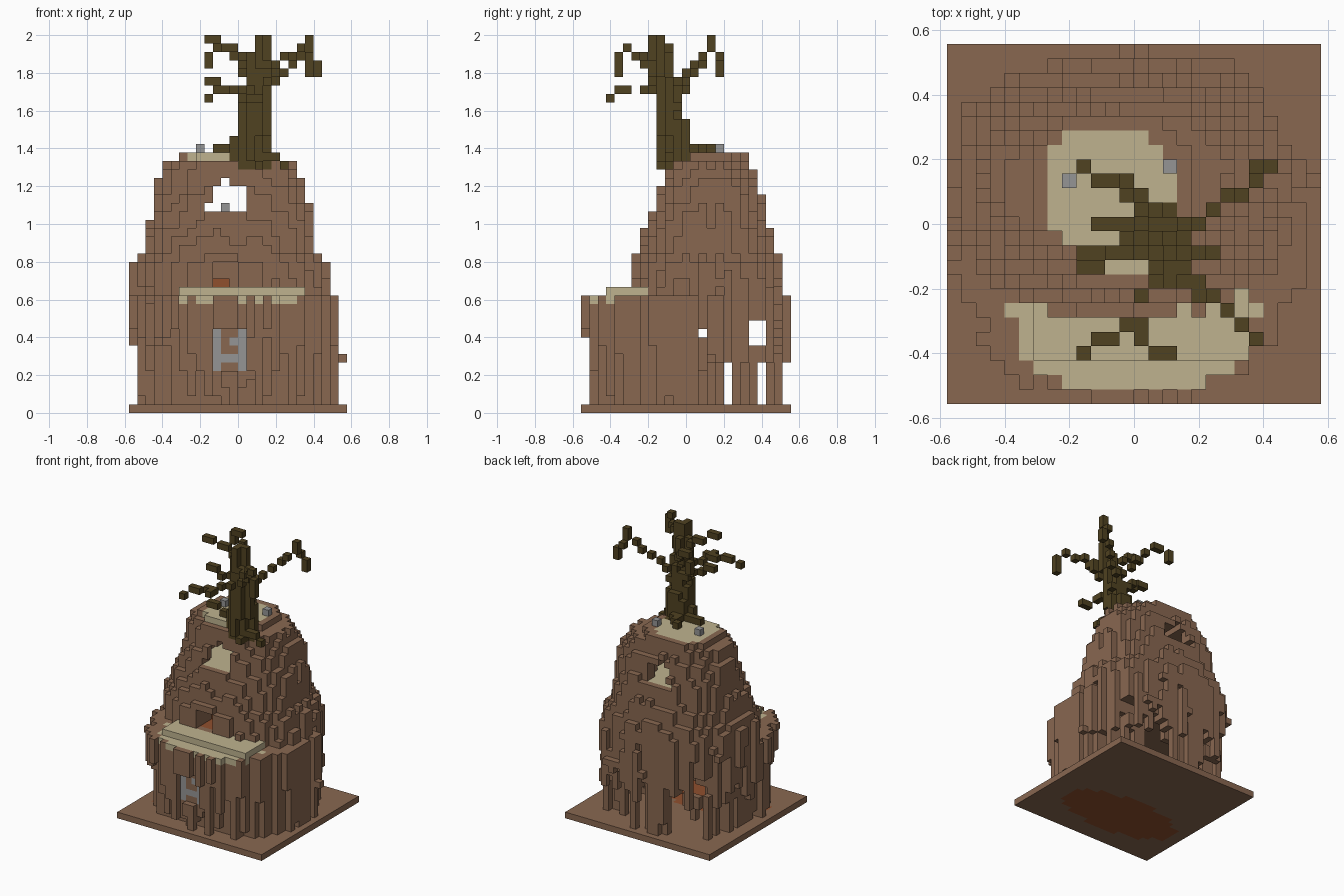
import bpy, bmesh, math, random
from mathutils import Vector

random.seed(7)
if "Cube" in bpy.data.objects:
    bpy.data.objects.remove(bpy.data.objects["Cube"], do_unlink=True)

U = 2 / 45                      # block size
NX, NY, NZ = 26, 25, 45         # blocks along each axis
cells = {}                      # (i, j, k) -> part name


def centre(i, j, k):
    return (i - 12.5) * U, (j - 12) * U, (k + 0.5) * U


def cell_at(p):
    return (math.floor(p[0] / U + 13), math.floor(p[1] / U + 12.5), math.floor(p[2] / U))


def put(part, i, j, k):
    if 0 <= i < NX and 0 <= j < NY and 0 <= k < NZ:
        cells[i, j, k] = part


def fill(part, ri, rj, rk):
    for i in ri:
        for j in rj:
            for k in rk:
                if part:
                    put(part, i, j, k)
                else:
                    cells.pop((i, j, k), None)


def oval(x, y, cx, cy, rx, ry, n=2.0):
    return (abs((x - cx) / rx) ** n + abs((y - cy) / ry) ** n) ** (1 / n)


def path(part, points):
    for a, b in zip(points, points[1:]):
        a, b = Vector(a), Vector(b)
        steps = max(1, round(max(abs(c) for c in b - a) / U))
        for s in range(steps + 1):
            put(part, *cell_at(a.lerp(b, s / steps)))


# Outline of the hill: layer, x min, x max, y min, y max
OUTLINE = [
    (1, -.53, .53, -.50, .51), (7, -.55, .53, -.52, .54), (10, -.57, .54, -.556, .55),
    (13.9, -.578, .535, -.556, .53), (14, -.578, .50, -.30, .53), (17, -.578, .47, -.29, .51),
    (19, -.51, .41, -.26, .47), (23, -.46, .40, -.19, .43), (27, -.44, .36, -.13, .39),
    (29, -.40, .31, -.11, .34), (30, -.32, .18, -.09, .34)]


def ring(k):
    for a, b in zip(OUTLINE, OUTLINE[1:]):
        if a[0] <= k <= b[0]:
            t = (k - a[0]) / (b[0] - a[0])
            return [p + (q - p) * t for p, q in zip(a[1:], b[1:])]


# Rocky body: vertical ribs, hollow ground floor, ragged overhang at the back
for i in range(NX):
    for j in range(NY):
        rough = random.choice((0, 0, .03, .06, .10))
        back = j >= 15
        hang = random.choice((0, 0, 3, 6, 8, 9)) if back else random.choice((0, 0, 0, 0, 2, 5))
        for k in range(1, 31):
            x0, x1, y0, y1 = ring(k)
            x, y, z = centre(i, j, k)
            f = oval(x, y, (x0 + x1) / 2, (y0 + y1) / 2, (x1 - x0) / 2, (y1 - y0) / 2, 2.4)
            if f > 1 - rough * (.6 if k > 14 else 1):
                continue
            if k < 11 and f < .74:
                continue
            if k < hang and (back or f > .88):
                continue
            put("rock_hill", i, j, k)

# Openings between the rear pillars
fill(None, range(NX), [17], range(1, 6))
fill(None, range(NX), [20, 21], range(8, 11))
fill(None, range(NX), [21], range(1, 6))
fill(None, range(NX), [14], [9])
for i in (7, 8, 15, 16, 17):
    fill(None, [i], range(17, NY), range(1, 7 + i % 3))
put("rock_hill", 25, 15, 6)

# Middle room with its doorway, and the upper cave running front to back
for i in range(NX):
    for j in range(NY):
        x, y, z = centre(i, j, 0)
        if oval(x, y, -.05, .06, .24, .2) < 1:
            fill(None, [i], [j], range(15, 19))
            put("clay_floor", i, j, 14)
        if oval(x, y, -.07, .1, .2, .24) < 1:
            fill(None, [i], [j], range(24, 27))
            put("sand_floor", i, j, 23)
fill(None, range(10, 13), range(4, 10), range(15, 18))
fill("clay_floor", range(10, 13), range(7, 10), [14])
fill("clay_floor", [10, 11], [10], [15])
for width, k in ((range(9, 14), 24), (range(10, 14), 25), (range(10, 14), 26), (range(11, 12), 27)):
    fill(None, width, range(NY), [k])
for i in range(9, 14):
    for j in range(NY):
        if (i, j, 23) in cells and 9 <= j <= 20:
            cells[i, j, 23] = "sand_floor"

# Sand: front terrace in two steps, and the summit
for i in range(NX):
    for j in range(NY):
        x, y, z = centre(i, j, 0)
        if oval(x, y, 0, -.27, .38, .25, 2.3) < 1:
            put("sand_floor", i, j, 13)
            if y > -.42 and -.31 < x < .356 and (i, j, 14) not in cells:
                put("sand_floor", i, j, 14)
        if oval(x, y, -.07, .11, .21, .19, 2.3) < 1:
            put("sand_floor", i, j, 30)

# Grey ladder in the front recess and loose stones
fill(None, range(10, 14), [0, 1], range(5, 10))
fill("rock_hill", range(10, 14), [3], range(1, 12))
fill("grey_stone", [10, 13], [2], range(5, 10))
fill("grey_stone", [11, 12], [2], [6])
put("grey_stone", 12, 2, 8)
for spot in ((8, 15, 31), (15, 16, 31), (11, 14, 24)):
    put("grey_stone", *spot)

# Ground slab with a clay patch
for i in range(NX):
    for j in range(NY):
        x, y, z = centre(i, j, 0)
        put("clay_floor" if oval(x, y, -.04, -.2, .45, .21) < 1 else "ground_slab", i, j, 0)

# Tree: leaning trunk, roots and branches
for k in range(29, 45):
    t = (k - 29) / 15
    for i in range(NX):
        for j in range(NY):
            x, y, z = centre(i, j, k)
            r = .10 - .06 * t
            if oval(x, y, .06 + .06 * t, -.03 - .12 * t, r, r) < 1:
                put("dead_tree", i, j, k)
T = "dead_tree"
path(T, [(.06, 0, 1.4), (.02, .1, 1.4), (-.02, .13, 1.4)])
path(T, [(.06, -.05, 1.4), (-.1, .02, 1.4)])
path(T, [(.1, -.04, 1.4), (.2, -.1, 1.35), (.25, -.1, 1.3)])
path(T, [(.06, -.08, 1.38), (.1, -.15, 1.3)])
path(T, [(.06, -.05, 1.45), (-.02, -.04, 1.44)])
path(T, [(.12, -.04, 1.66), (.2, 0, 1.75), (.25, .05, 1.8), (.33, .1, 1.9), (.38, .14, 1.93), (.42, .19, 1.84)])
path(T, [(.38, .14, 1.93), (.38, .14, 1.98)])
path(T, [(.42, .19, 1.84), (.42, .19, 1.8)])
path(T, [(.16, -.16, 1.75), (.22, -.2, 1.84), (.29, -.26, 1.9), (.34, -.3, 1.92), (.38, -.36, 1.89)])
path(T, [(.38, -.36, 1.89), (.38, -.36, 1.8)])
path(T, [(.08, -.16, 1.7), (.02, -.24, 1.72), (-.02, -.29, 1.71), (-.08, -.34, 1.71), (-.16, -.4, 1.68)])
path(T, [(-.02, -.29, 1.71), (.03, -.36, 1.7), (.1, -.4, 1.67)])
path(T, [(.07, -.04, 1.75), (-.03, .1, 1.9), (-.1, .13, 1.94), (-.16, .18, 1.9), (-.16, .18, 1.84)])
path(T, [(.08, -.12, 1.88), (-.02, -.09, 1.93), (-.1, -.12, 1.97), (-.16, -.13, 1.97)])
path(T, [(.06, -.06, 1.66), (-.04, -.06, 1.7), (-.16, -.1, 1.75)])
path(T, [(.1, -.14, 1.9), (.11, -.14, 1.98)])
path(T, [(.14, -.16, 1.85), (.2, -.18, 1.85)])
path(T, [(.1, -.1, 1.55), (.15, -.05, 1.6)])

# Turn each part's exposed block sides into a mesh
COLOURS = {
    "earth_brown": (.25, .137, .081), "pale_sand": (.52, .45, .275), "dark_olive": (.08, .054, .015),
    "stone_grey": (.30, .30, .30), "burnt_clay": (.28, .08, .027)}
PARTS = {
    "rock_hill": "earth_brown", "ground_slab": "earth_brown", "sand_floor": "pale_sand",
    "dead_tree": "dark_olive", "grey_stone": "stone_grey", "clay_floor": "burnt_clay"}

materials = {}
for name, rgb in COLOURS.items():
    m = bpy.data.materials.new(name)
    m.use_nodes = True
    m.diffuse_color = (*rgb, 1)
    bsdf = m.node_tree.nodes["Principled BSDF"]
    bsdf.inputs["Base Color"].default_value = (*rgb, 1)
    bsdf.inputs["Roughness"].default_value = 0.9
    materials[name] = m

SIDES = [Vector(v) * s for v in ((1, 0, 0), (0, 1, 0), (0, 0, 1)) for s in (1, -1)]
for part, colour in PARTS.items():
    bm = bmesh.new()
    for cell, owner in cells.items():
        if owner != part:
            continue
        mid = Vector(centre(*cell))
        for n in SIDES:
            if tuple(int(c + d) for c, d in zip(cell, n)) in cells:
                continue
            a = Vector((n.y, n.z, n.x))
            b = n.cross(a)
            corners = [n + a + b, n - a + b, n - a - b, n + a - b]
            bm.faces.new([bm.verts.new(mid + c * U / 2) for c in corners])
    bmesh.ops.remove_doubles(bm, verts=bm.verts, dist=U / 20)
    mesh = bpy.data.meshes.new(part)
    bm.to_mesh(mesh)
    bm.free()
    mesh.materials.append(materials[colour])
    bpy.context.collection.objects.link(bpy.data.objects.new(part, mesh))
